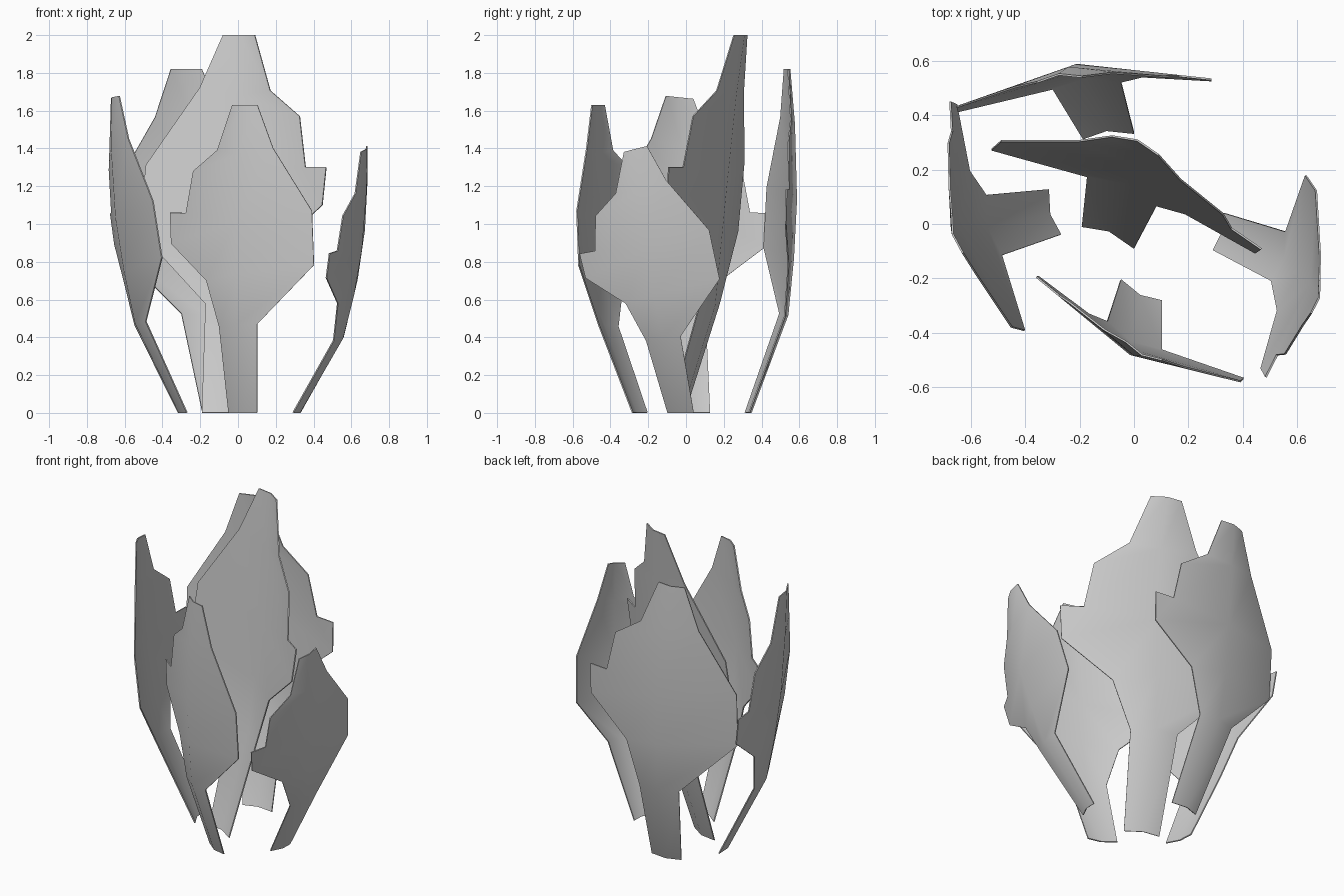
import bpy
import bmesh
from math import radians
from mathutils import Matrix, Vector

default_cube = bpy.data.objects.get("Cube")
if default_cube:
    bpy.data.objects.remove(default_cube, do_unlink=True)

# Single matte grey for every petal
grey = bpy.data.materials.new("petal grey")
grey.use_nodes = True
colour = (0.6, 0.6, 0.6, 1.0)
grey.diffuse_color = colour
grey.node_tree.nodes["Principled BSDF"].inputs["Base Color"].default_value = colour

# Unit-height petal outline: (sideways, height) from base to tip
LEFT_EDGE = [(-0.055, 0), (-0.04, 0.28), (-0.085, 0.43), (-0.225, 0.55), (-0.228, 0.65),
             (-0.163, 0.65), (-0.135, 0.785), (-0.038, 0.853), (0.018, 1)]
RIGHT_EDGE = [(0.05, 0), (0.1, 0.288), (0.293, 0.48), (0.29, 0.656), (0.163, 0.86), (0.11, 1)]
# Folded spine: (sideways, height, outward bulge)
SPINE = [(0, 0, 0.007), (0.03, 0.285, 0.112), (0.037, 0.45, 0.128),
         (0.04, 0.62, 0.138), (0.05, 0.84, 0.137), (0.064, 1, 0.13)]
FOLD = 0.225


def surface_depth(side, height):
    """Outward bulge of the folded petal surface at a point of its outline."""
    for low, high in zip(SPINE, SPINE[1:]):
        if height <= high[1]:
            f = (height - low[1]) / (high[1] - low[1])
            centre = low[0] + f * (high[0] - low[0])
            bulge = low[2] + f * (high[2] - low[2])
            return bulge - FOLD * abs(side - centre)


def make_petal(name, size, base, turn, lean_side=0.0, lean_out=0.0, sway=0.0, bow=0.0, skew=0.0):
    bm = bmesh.new()

    def add_vertex(side, height, depth):
        # Lean grows with height; sway and bow bend the middle only
        middle = height * (1 - height)
        across = side + lean_side * height + sway * middle
        outward = depth + lean_out * height + bow * middle
        return bm.verts.new((across, -outward, height * (1 + skew * side)))

    left = [add_vertex(s, h, surface_depth(s, h)) for s, h in LEFT_EDGE]
    right = [add_vertex(s, h, surface_depth(s, h)) for s, h in RIGHT_EDGE]
    spine = [add_vertex(*point) for point in SPINE]

    # Right half: plain strip between spine and edge
    for i in range(len(SPINE) - 1):
        bm.faces.new((spine[i], right[i], right[i + 1], spine[i + 1]))
    # Left half: strip, notched tip, shoulder and crown
    for i in range(3):
        bm.faces.new((left[i], spine[i], spine[i + 1], left[i + 1]))
    bm.faces.new((left[3], spine[3], left[5], left[4]))
    bm.faces.new((left[5], spine[3], spine[4], left[6]))
    bm.faces.new((left[6], spine[4], left[7]))
    bm.faces.new((left[7], spine[4], spine[5], left[8]))

    # Size, turn and place the petal, then give it thickness
    placement = (Matrix.Translation(Vector((*base, 0)))
                 @ Matrix.Rotation(radians(turn), 4, 'Z') @ Matrix.Scale(size, 4))
    bm.transform(placement)
    bm.normal_update()
    bmesh.ops.solidify(bm, geom=bm.faces[:], thickness=0.007)
    bmesh.ops.recalc_face_normals(bm, faces=bm.faces[:])

    mesh = bpy.data.meshes.new(name)
    bm.to_mesh(mesh)
    bm.free()
    mesh.materials.append(grey)
    petal = bpy.data.objects.new(name, mesh)
    bpy.context.collection.objects.link(petal)

    bpy.ops.object.select_all(action='DESELECT')
    petal.select_set(True)
    bpy.context.view_layer.objects.active = petal
    bpy.ops.object.shade_smooth_by_angle(angle=radians(45))


# Five petals of the bud
make_petal("front_petal", 1.63, (0.025, -0.256), -26.6, lean_out=-0.006)
make_petal("back_petal", 1.82, (-0.1, 0.335), 186.7, lean_side=0.018, sway=-0.03, bow=0.03)
make_petal("centre_petal", 2.0, (-0.095, -0.034), 158,
           lean_side=-0.05, lean_out=0.05, sway=-0.05, bow=-0.13)
make_petal("right_petal", 1.66, (-0.302, 0.037), -74.2,
           lean_side=-0.08, lean_out=0.095, sway=-0.09, bow=0.05, skew=0.1)
make_petal("left_petal", 1.375, (0.32, -0.027), 75.5,
           lean_side=-0.17, lean_out=0.17, sway=-0.04, bow=0.12, skew=0.25)
